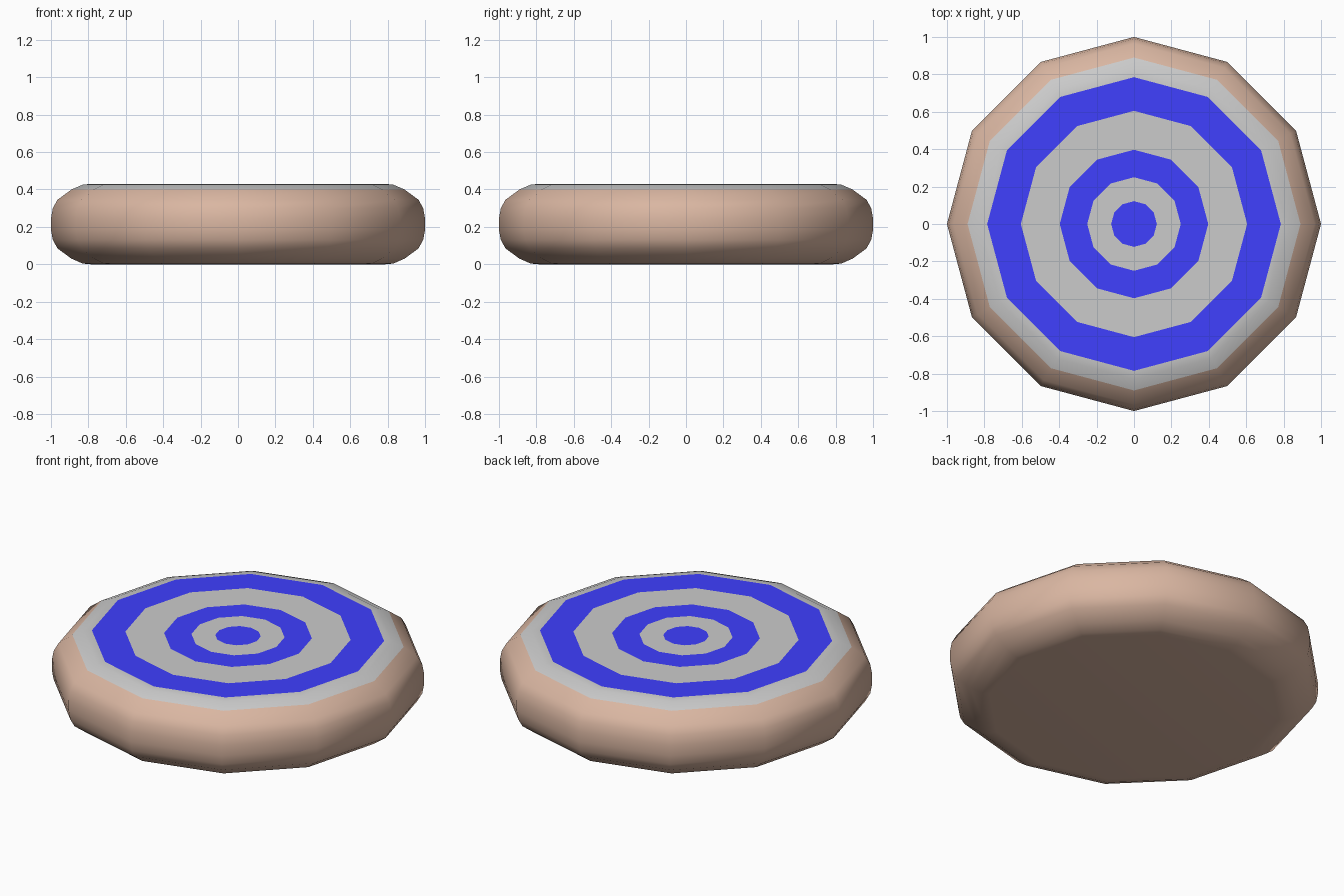
import bpy, bmesh, math

if "Cube" in bpy.data.objects:
    bpy.data.objects.remove(bpy.data.objects["Cube"])

SIDES = 12


def material(name, rgb):
    m = bpy.data.materials.new(name)
    m.diffuse_color = (*rgb, 1.0)
    m.use_nodes = True
    m.node_tree.nodes["Principled BSDF"].inputs["Base Color"].default_value = m.diffuse_color
    return m


def lathe(name, profile, mat=None):
    """Spin (radius, z) points, listed bottom/outside first, around z; radius 0 makes a cap."""
    bm = bmesh.new()
    rings = []
    for r, z in profile:
        if r == 0:
            rings.append(None)
            continue
        rings.append([bm.verts.new((r * math.cos(math.tau * i / SIDES),
                                    r * math.sin(math.tau * i / SIDES), z))
                      for i in range(SIDES)])
    for a, b in zip(rings, rings[1:]):
        if a is None:
            bm.faces.new(b[::-1])
        elif b is None:
            bm.faces.new(a)
        else:
            for i in range(SIDES):
                j = (i + 1) % SIDES
                bm.faces.new((a[i], a[j], b[j], b[i]))
    for f in bm.faces:
        f.smooth = True
    me = bpy.data.meshes.new(name)
    bm.to_mesh(me)
    bm.free()
    ob = bpy.data.objects.new(name, me)
    bpy.context.collection.objects.link(ob)
    if mat:
        me.materials.append(mat)
    return ob


brown = material("brown", (0.70, 0.47, 0.36))
blue = material("blue", (0.05, 0.05, 1.0))
TOP = 0.43

# Rounded brown body, closed underneath
lathe("body", [(0, 0), (0.785, 0), (0.83, 0.004), (0.89, 0.03), (0.965, 0.085),
               (0.99, 0.13), (1, 0.185), (1, 0.245), (0.99, 0.30),
               (0.965, 0.345), (0.89, 0.40)], brown)

# Grey sloping border around the target
lathe("outer_border", [(0.89, 0.40), (0.83, 0.426), (0.785, TOP)])

# Alternating flat target rings and bullseye
radii = [0.785, 0.605, 0.397, 0.25, 0.122, 0]
names = ["outer_blue_ring", "outer_grey_ring", "inner_blue_ring", "inner_grey_ring", "bullseye"]
for k, name in enumerate(names):
    lathe(name, [(radii[k], TOP), (radii[k + 1], TOP)], blue if k % 2 == 0 else None)
